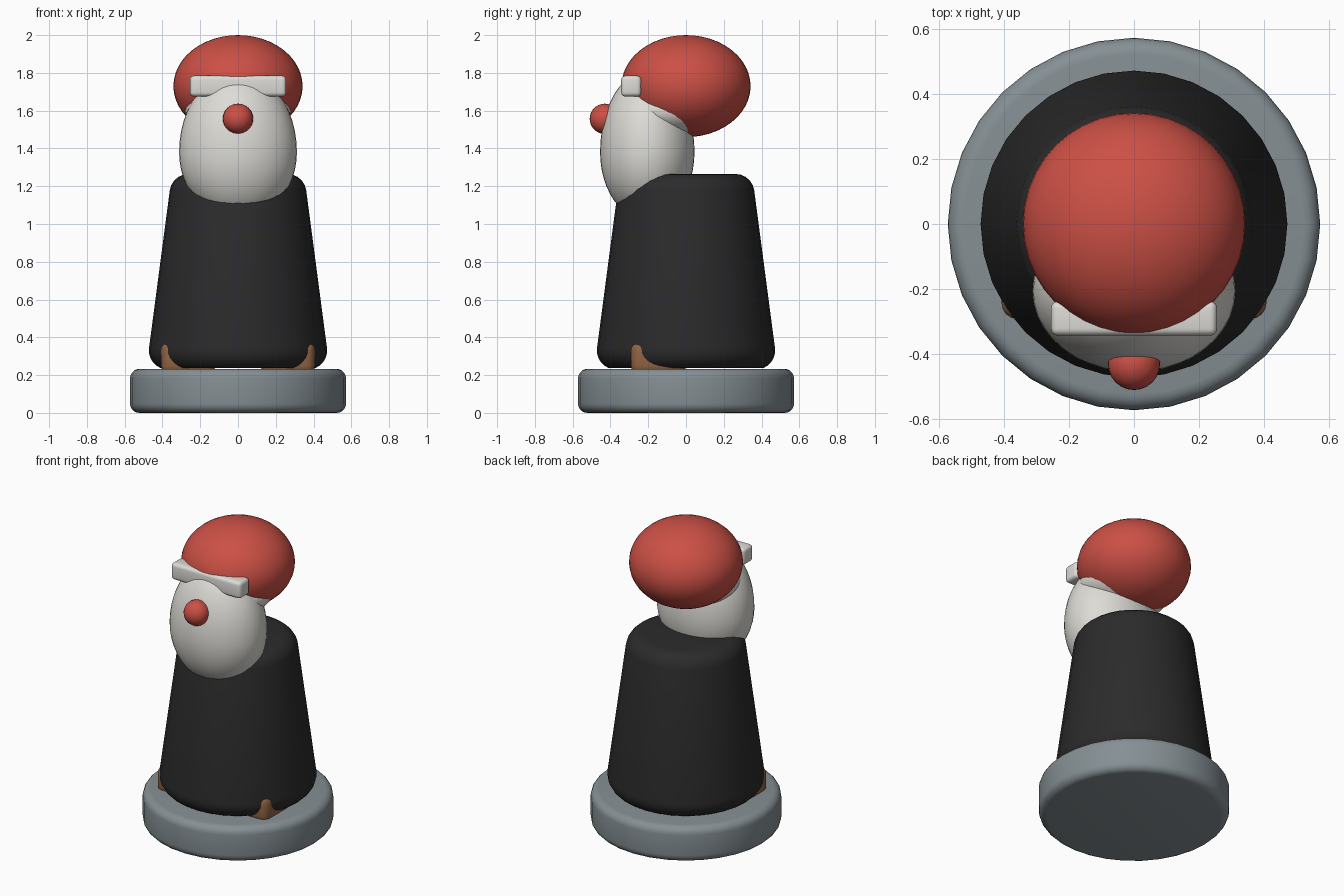
import bpy, bmesh, math
from mathutils import Vector

if "Cube" in bpy.data.objects:
    bpy.data.objects.remove(bpy.data.objects["Cube"])


def material(name, rgb):
    m = bpy.data.materials.new(name)
    m.diffuse_color = (*rgb, 1)
    m.use_nodes = True
    m.node_tree.nodes["Principled BSDF"].inputs["Base Color"].default_value = m.diffuse_color
    return m


RED = material("red", (0.60, 0.08, 0.06))
WHITE = material("off_white", (0.72, 0.71, 0.67))
GREY = material("stone_grey", (0.235, 0.275, 0.295))
BLACK = material("black_cloth", (0.024, 0.024, 0.025))
BROWN = material("brown", (0.28, 0.125, 0.055))


def finish(name, bm, mat, angle=40):
    bmesh.ops.recalc_face_normals(bm, faces=bm.faces)
    me = bpy.data.meshes.new(name)
    bm.to_mesh(me)
    bm.free()
    ob = bpy.data.objects.new(name, me)
    bpy.context.collection.objects.link(ob)
    me.materials.append(mat)
    bpy.ops.object.select_all(action='DESELECT')
    bpy.context.view_layer.objects.active = ob
    ob.select_set(True)
    bpy.ops.object.shade_smooth_by_angle(angle=math.radians(angle))
    return ob


def lathe(name, profile, mat, seg=32):
    """Closed solid of revolution from (radius, z) points."""
    bm = bmesh.new()
    rings = []
    for r, z in profile:
        rings.append([bm.verts.new((r * math.cos(2 * math.pi * i / seg),
                                    r * math.sin(2 * math.pi * i / seg), z))
                      for i in range(seg)])
    for a, b in zip(rings, rings[1:]):
        for i in range(seg):
            j = (i + 1) % seg
            bm.faces.new((a[i], a[j], b[j], b[i]))
    bm.faces.new(rings[0][::-1])
    bm.faces.new(rings[-1])
    return finish(name, bm, mat)


def ellipsoid(name, centre, radii, mat, lower=None, u=40, v=24):
    """Ellipsoid; 'lower' gives a different vertical radius below the middle."""
    bm = bmesh.new()
    bmesh.ops.create_uvsphere(bm, u_segments=u, v_segments=v, radius=1)
    for p in bm.verts:
        rz = lower if lower and p.co.z < 0 else radii[2]
        p.co = Vector(centre) + Vector((p.co.x * radii[0], p.co.y * radii[1], p.co.z * rz))
    return finish(name, bm, mat)


def rounded_box(name, lo, hi, bevel, mat):
    bm = bmesh.new()
    bmesh.ops.create_cube(bm, size=1)
    for p in bm.verts:
        p.co = Vector([(a + b) / 2 + c * (b - a) for a, b, c in zip(lo, hi, p.co)])
    bmesh.ops.bevel(bm, geom=bm.edges[:], offset=bevel, segments=4,
                    profile=0.5, affect='EDGES')
    return finish(name, bm, mat)


def arc(cr, cz, r, a0, a1, n=5):
    return [(cr + r * math.cos(math.radians(a0 + (a1 - a0) * i / n)),
             cz + r * math.sin(math.radians(a0 + (a1 - a0) * i / n))) for i in range(n + 1)]


# Round stone base
lathe("base", arc(0.522, 0.05, 0.05, -90, 0) + arc(0.522, 0.183, 0.05, 0, 90), GREY)

# Tapered robe with rounded hem and shoulders
lathe("robe", arc(0.372, 0.33, 0.1, -68, 8) + arc(0.262, 1.165, 0.1, 8, 90), BLACK)

# Feet peeking out below the hem
for side, name in ((-1, "left_foot"), (1, "right_foot")):
    x0, x1 = sorted((side * 0.12, side * 0.407))
    rounded_box(name, (x0, -0.292, 0.2), (x1, 0.0, 0.38), 0.05, BROWN)

# Head, beard, nose
ellipsoid("head", (0, -0.10, 1.60), (0.28, 0.28, 0.15), WHITE)
ellipsoid("beard", (0, -0.205, 1.38), (0.312, 0.25, 0.43), WHITE, lower=0.36)
ellipsoid("nose", (0, -0.43, 1.557), (0.08, 0.08, 0.08), RED, u=24, v=16)

# Brow bar and round cap
rounded_box("brow", (-0.255, -0.343, 1.675), (0.255, -0.237, 1.785), 0.022, WHITE)
ellipsoid("cap", (0, 0, 1.73), (0.342, 0.342, 0.27), RED)
